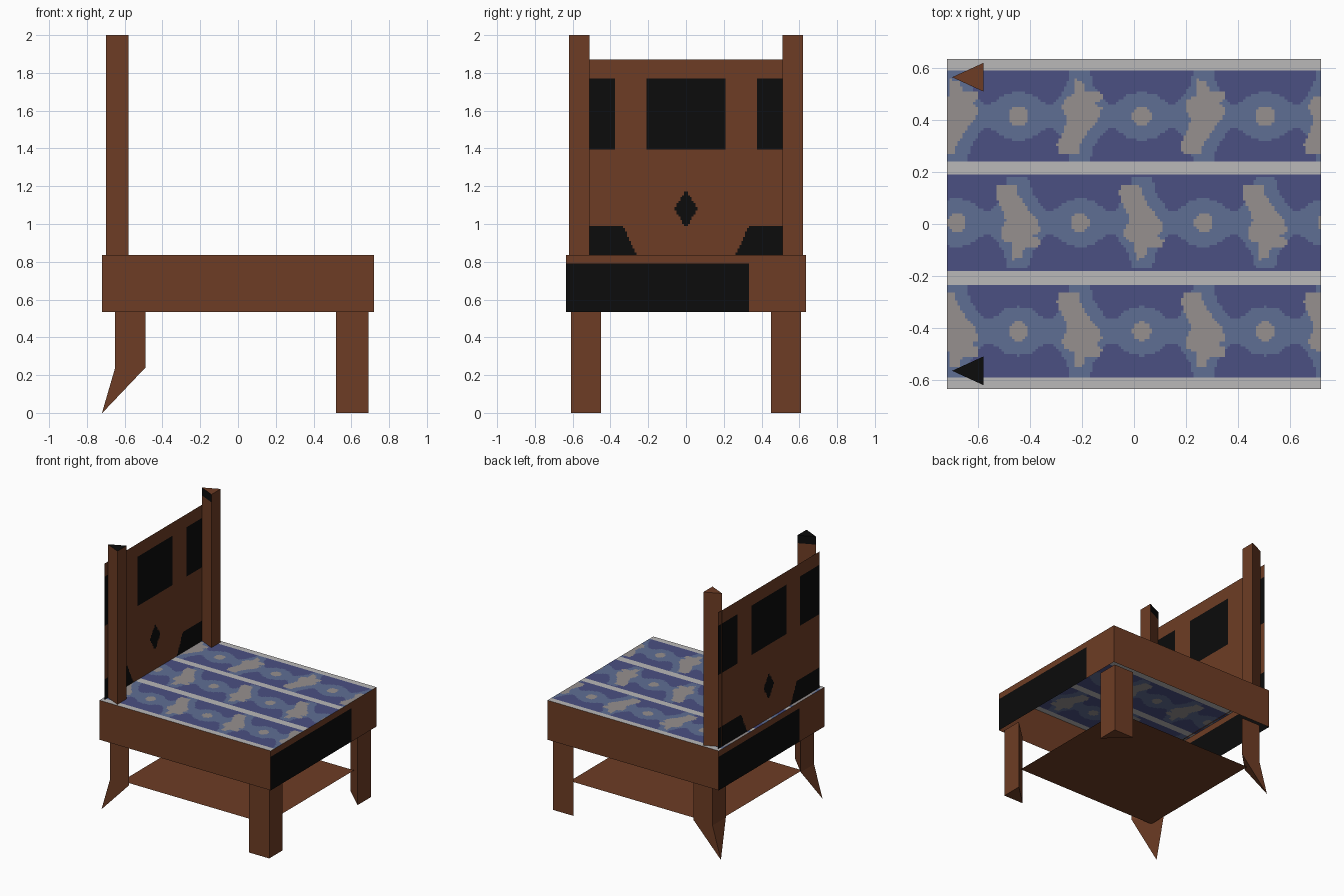
import bpy

if "Cube" in bpy.data.objects:
    bpy.data.objects.remove(bpy.data.objects["Cube"])

def material(name, r, g, b):
    m = bpy.data.materials.new(name)
    m.diffuse_color = (r, g, b, 1)
    m.use_nodes = True
    m.node_tree.nodes["Principled BSDF"].inputs["Base Color"].default_value = m.diffuse_color
    return m

BROWN = material("brown wood", 0.155, 0.046, 0.018)
BLACK = material("black", 0.0035, 0.0035, 0.0035)
NAVY = material("dark blue fabric", 0.069, 0.08, 0.223)
BLUE = material("mid blue fabric", 0.114, 0.156, 0.296)
TAN = material("warm grey fabric", 0.305, 0.279, 0.275)
GREY = material("light grey trim", 0.491, 0.479, 0.479)

def add_mesh(name, verts, faces, mats, indices=None):
    me = bpy.data.meshes.new(name)
    me.from_pydata(verts, [], faces)
    for m in mats:
        me.materials.append(m)
    if indices:
        me.polygons.foreach_set("material_index", indices)
    me.update()
    ob = bpy.data.objects.new(name, me)
    bpy.context.collection.objects.link(ob)
    return ob

def sheet(name, us, vs, place, rule, mats):
    """Flat grid over lines us x vs; rule(u, v) picks each cell's colour."""
    n = len(us)
    verts = [place(u, v) for v in vs for u in us]
    faces, idx = [], []
    for j in range(len(vs) - 1):
        for i in range(n - 1):
            a = j * n + i
            faces.append((a, a + 1, a + 1 + n, a + n))
            idx.append(rule((us[i] + us[i + 1]) / 2, (vs[j] + vs[j + 1]) / 2))
    return add_mesh(name, verts, faces, mats, idx)

def lines(stops, step):
    """Grid lines that hit every stop, no further apart than step."""
    out = [stops[0]]
    for a, b in zip(stops, stops[1:]):
        k = max(1, round((b - a) / step))
        out += [a + (b - a) * i / k for i in range(1, k + 1)]
    return out

def prism(name, rings, caps=(0, 0), sides=(0, 0, 0)):
    """Triangular column through the given rings, bottom to top."""
    verts = [p for r in rings for p in r]
    faces, idx = [(2, 1, 0)], [caps[0]]
    for j in range(len(rings) - 1):
        for i in range(3):
            a, b = 3 * j + i, 3 * j + (i + 1) % 3
            faces.append((a, b, b + 3, a + 3))
            idx.append(sides[i] if j == len(rings) - 2 else 0)
    t = 3 * (len(rings) - 1)
    faces.append((t, t + 1, t + 2))
    idx.append(caps[1])
    return add_mesh(name, verts, faces, [BROWN, BLACK], idx)

def fix_normals(ob):
    import bmesh
    bm = bmesh.new()
    bm.from_mesh(ob.data)
    bmesh.ops.recalc_face_normals(bm, faces=bm.faces)
    bm.to_mesh(ob.data)
    bm.free()

X, Y, Z0, Z1 = 0.72, 0.635, 0.535, 0.835

# Seat cushion pattern: three bands with wavy ribbon, dots and blobs
BLOB = [(-.01, .142), (.023, .135), (.035, .096), (.088, .1), (.1, .068), (.07, .05),
        (.097, .03), (.085, -.01), (.05, -.05), (.012, -.11), (.004, -.148),
        (-.065, -.148), (-.077, -.11), (-.05, -.05), (-.035, -.012), (-.058, .035),
        (-.05, .066), (-.015, .08)]
RIBBON = [(0, .095), (.05, .085), (.1, .05), (.13, .045), (.16, .08), (.185, .12), (.2, .18), (.3, .18)]
BANDS = [(.24, .59, 0, 1), (-.18, .19, .2375, -1), (-.59, -.235, 0, -1)]
PERIOD = 0.475

def wrap(t):
    return (t + PERIOD / 2) % PERIOD - PERIOD / 2

def inside(px, py, poly):
    hit = False
    for (ax, ay), (bx, by) in zip(poly, poly[1:] + poly[:1]):
        if (ay > py) != (by > py) and px < ax + (py - ay) * (bx - ax) / (by - ay):
            hit = not hit
    return hit

def ribbon(u):
    for (a, ha), (b, hb) in zip(RIBBON, RIBBON[1:]):
        if u <= b:
            return ha + (hb - ha) * (u - a) / (b - a)
    return .18

def seat_rule(x, y):
    for lo, hi, shift, flip in BANDS:
        if lo < y < hi:
            v = (y - (lo + hi) / 2) * flip
            u = wrap(x - .03 - shift)
            if u * u + v * v < .037 ** 2 or inside(wrap(x + .22 - shift), v, BLOB):
                return 2
            return 1 if abs(v) < ribbon(abs(u)) else 0
    return 3

sheet("seat_top", lines([-X, X], .01),
      lines([-Y, -.59, -.235, -.18, .19, .24, .59, Y], .01),
      lambda x, y: (x, y, Z1), seat_rule, [NAVY, BLUE, TAN, GREY])

# Seat frame: four thin boards, the two end boards carry a black panel
for s, n in ((1, "front"), (-1, "back")):
    sheet("seat_frame_" + n, [-Y, .333, Y], [Z0, .79, Z1],
          lambda u, v, s=s: (s * X, s * u, v),
          lambda u, v: int(u < .333 and v < .79), [BROWN, BLACK])
    sheet("seat_frame_side_" + n, [-X, X], [Z0, Z1],
          lambda u, v, s=s: (s * u, -s * Y, v), lambda u, v: 0, [BROWN])

# Back panel with black openings, diamond and lower corners
def back_rule(y, z):
    a = abs(y)
    if 1.395 < z < 1.77 and (a < .21 or a > .375):
        return 1
    if a / .062 + abs(z - 1.08) / .1 < 1:
        return 1
    if z < .99 and a > .335 - .075 * min(1, (.99 - z) / .155):
        return 1
    return 0

sheet("back_panel", lines([-.61, -.375, -.21, .21, .375, .61], .01),
      lines([.83, .99, 1.395, 1.77, 1.87], .01),
      lambda y, z: (-.697, y, z), back_rule, [BROWN, BLACK])

# Triangular back posts with small black marks at the top inside
for s, n in ((1, "left"), (-1, "right")):
    tri = [(-.70, s * .565), (-.58, s * .51), (-.58, s * .62)]
    rings = [[(x, y, z) for x, y in tri] for z in (Z1, 1.94, 2.0)]
    fix_normals(prism("back_post_" + n, rings, (0, int(s < 0)), (1, 0, 0)))

# Triangular legs: straight in front, bent to a point at the back
for s, n in ((1, "left"), (-1, "right")):
    front = [(.69, s * .61), (.52, s * .61), (.69, s * .45)]
    back = [(-.65, s * .61), (-.49, s * .61), (-.65, s * .45)]
    fix_normals(prism("front_leg_" + n, [[(x, y, z) for x, y in front] for z in (0, Z0)]))
    foot = [(-.72 + d, s * (.61 - e), 0) for d, e in ((0, 0), (.002, 0), (0, .002))]
    fix_normals(prism("back_leg_" + n, [foot] + [[(x, y, z) for x, y in back] for z in (.24, Z0)]))

# Low shelf between the legs
sheet("shelf", [-.605, .605], [-.53, .53], lambda x, y: (x, y, .212), lambda u, v: 0, [BROWN])
